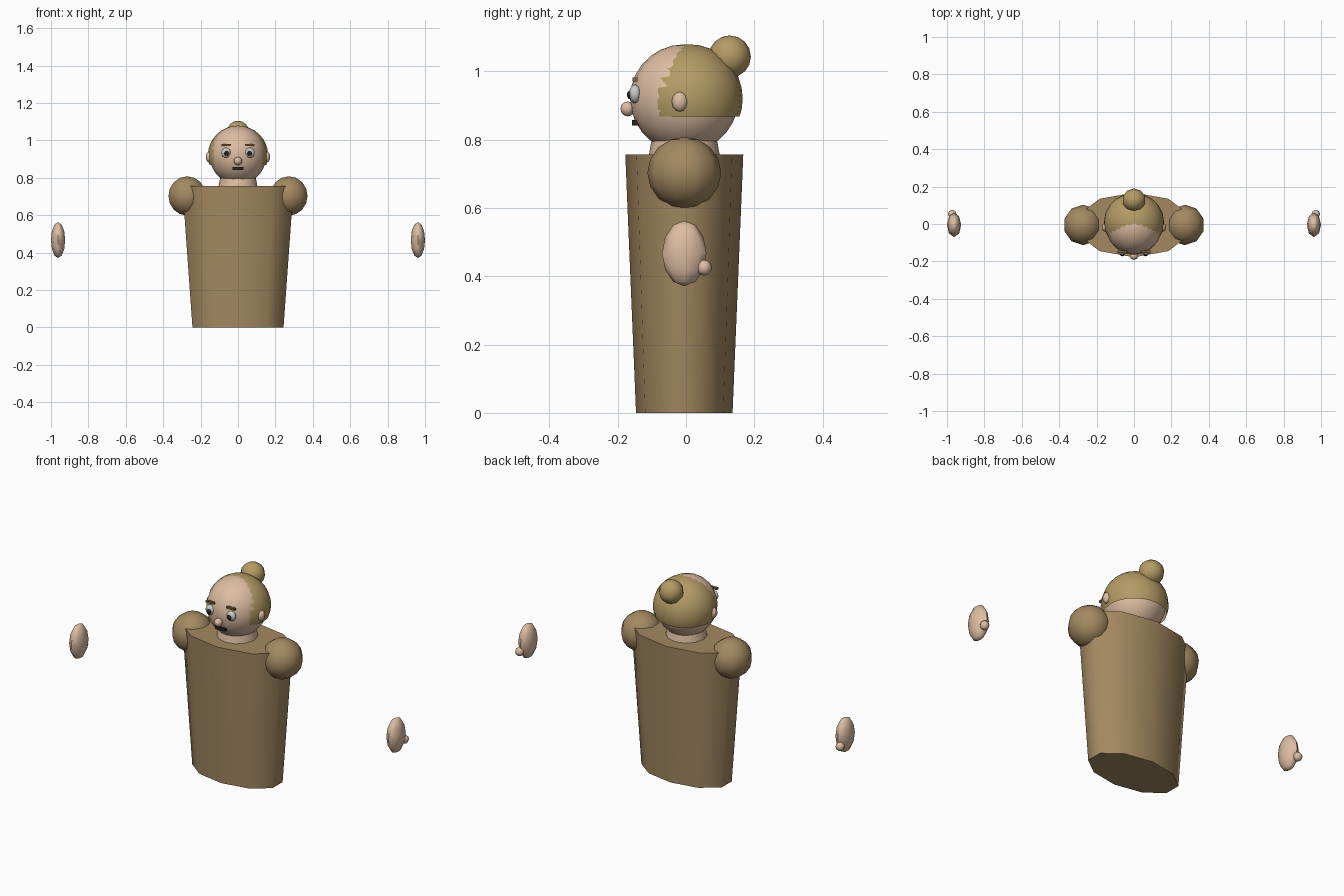
import bpy, bmesh, math
from mathutils import Matrix, Vector

if "Cube" in bpy.data.objects:
    bpy.data.objects.remove(bpy.data.objects["Cube"])

Y0 = -0.005  # body centre line in depth


def material(name, r, g, b):
    m = bpy.data.materials.new(name)
    m.diffuse_color = (r, g, b, 1)
    m.use_nodes = True
    m.node_tree.nodes["Principled BSDF"].inputs["Base Color"].default_value = m.diffuse_color
    return m


SKIN = material("skin", 0.73, 0.51, 0.36)
HAIR = material("hair", 0.46, 0.33, 0.13)
CLOTH = material("cloth", 0.37, 0.25, 0.12)
WHITE = material("white", 0.9, 0.9, 0.88)
DARK = material("dark", 0.02, 0.017, 0.015)
BROWN = material("brown", 0.2, 0.12, 0.05)


def finish(bm, name, loc, mat, smooth=True):
    bmesh.ops.recalc_face_normals(bm, faces=bm.faces)
    me = bpy.data.meshes.new(name)
    bm.to_mesh(me)
    bm.free()
    if smooth:
        me.shade_smooth()
        me.set_sharp_from_angle(angle=math.radians(62))
    me.materials.append(mat)
    ob = bpy.data.objects.new(name, me)
    ob.location = loc
    bpy.context.collection.objects.link(ob)
    return ob


def ball(name, loc, radii, mat, seg=10, rings=8, cut_z=None):
    bm = bmesh.new()
    bmesh.ops.create_uvsphere(bm, u_segments=seg, v_segments=rings, radius=1)
    bmesh.ops.scale(bm, vec=Vector(radii), verts=bm.verts)
    if cut_z is not None:
        bmesh.ops.bisect_plane(bm, geom=bm.verts[:] + bm.edges[:] + bm.faces[:],
                               plane_co=(0, 0, cut_z - loc[2]), plane_no=(0, 0, -1),
                               clear_outer=True)
    return finish(bm, name, loc, mat)


def cone(name, z0, z1, r0, r1, depth_scale, mat, seg=10):
    bm = bmesh.new()
    bmesh.ops.create_cone(bm, cap_ends=True, segments=seg, radius1=r0, radius2=r1,
                          depth=z1 - z0)
    # turn so that a corner faces front and back
    for v in bm.verts:
        a = math.atan2(v.co.y, v.co.x)
        v.tag = False
    first = max(bm.verts, key=lambda v: v.co.z * 10 + v.co.y)
    turn = math.pi / 2 - math.atan2(first.co.y, first.co.x)
    bmesh.ops.rotate(bm, verts=bm.verts, matrix=Matrix.Rotation(turn, 3, 'Z'))
    bmesh.ops.scale(bm, vec=(1, depth_scale, 1), verts=bm.verts)
    return finish(bm, name, (0, Y0, (z0 + z1) / 2), mat)


def box(name, loc, size, mat):
    bm = bmesh.new()
    bmesh.ops.create_cube(bm, size=1)
    bmesh.ops.scale(bm, vec=size, verts=bm.verts)
    return finish(bm, name, loc, mat, smooth=False)


# Torso and neck
cone("torso", 0, 0.757, 0.256, 0.313, 0.552, CLOTH)
cone("neck", 0.71, 0.83, 0.112, 0.09, 1, SKIN, seg=12)

# Head, hair cap and bun
ball("head", (0, Y0, 0.921), (0.152, 0.159, 0.158), SKIN, 20, 14)
ball("hair_cap", (0, 0.009, 0.920), (0.161, 0.157, 0.159), HAIR, 20, 16, cut_z=0.868)
ball("hair_bun", (0, 0.128, 1.043), (0.063, 0.062, 0.062), HAIR, 10, 8)

# Face centre
ball("nose", (0, -0.171, 0.890), (0.023, 0.021, 0.022), SKIN, 8, 6)
box("mouth", (0, -0.148, 0.850), (0.06, 0.02, 0.016), DARK)

# Paired parts
for side, s in (("left", -1), ("right", 1)):
    ball("eye_" + side, (s * 0.064, -0.149, 0.934), (0.026, 0.018, 0.027), WHITE)
    ball("pupil_" + side, (s * 0.062, -0.163, 0.931), (0.013, 0.010, 0.013), DARK, 8, 6)
    box("brow_" + side, (s * 0.062, -0.149, 0.976), (0.05, 0.014, 0.011), BROWN)
    ball("ear_" + side, (s * 0.154, -0.018, 0.911), (0.018, 0.024, 0.029), SKIN, 8, 6)
    ball("shoulder_" + side, (s * 0.272, Y0, 0.703), (0.105, 0.108, 0.105), CLOTH, 10, 8)
    ball("hand_" + side, (s * 0.962, Y0, 0.467), (0.038, 0.065, 0.096), SKIN, 8, 6)
    ball("thumb_" + side, (s * 0.972, 0.053, 0.425), (0.023, 0.023, 0.023), SKIN, 8, 6)
